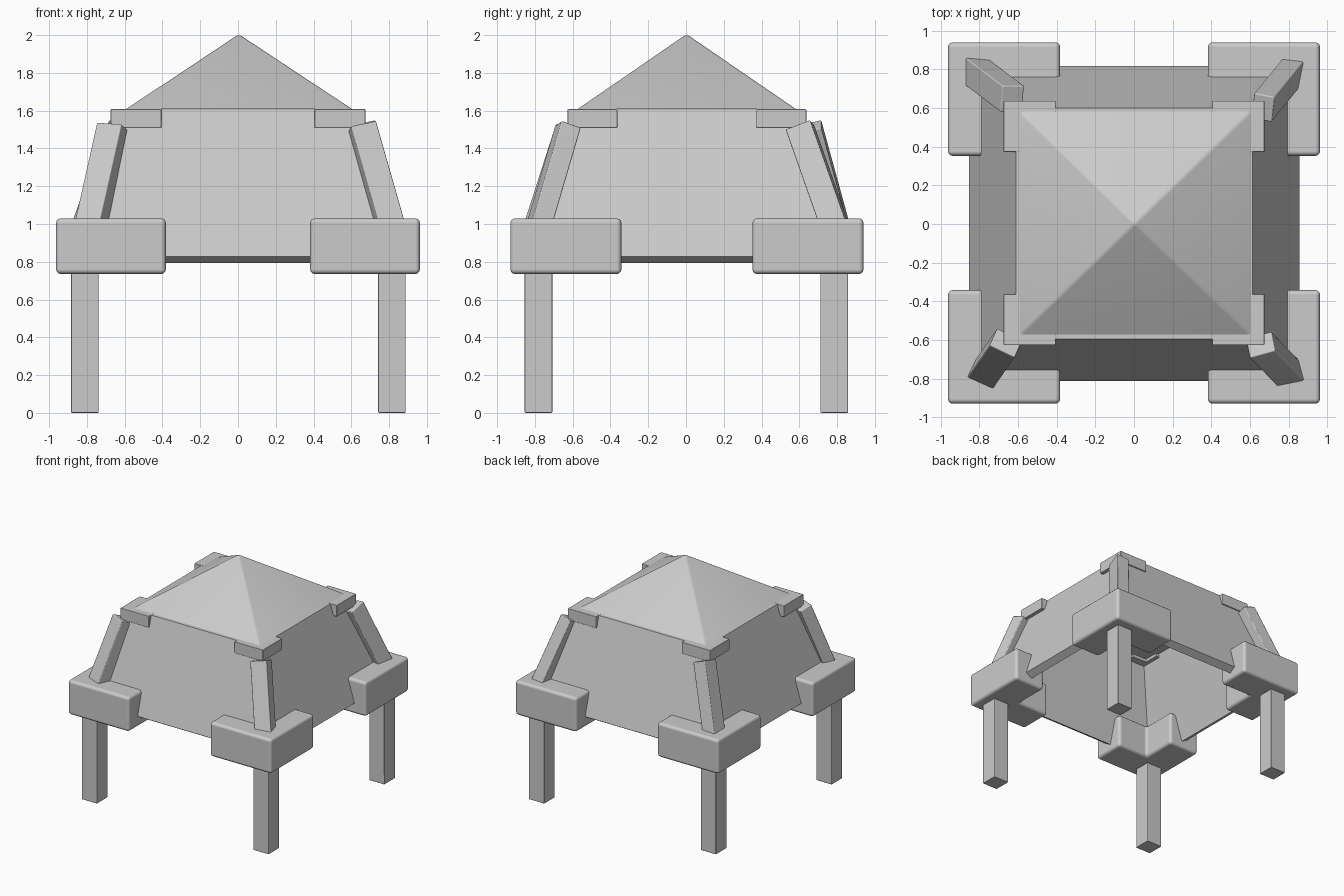
import bpy, bmesh
from math import radians
from mathutils import Vector

if "Cube" in bpy.data.objects:
    bpy.data.objects.remove(bpy.data.objects["Cube"])

CORNERS = {"front_left": (-1, -1), "front_right": (1, -1),
           "back_right": (1, 1), "back_left": (-1, 1)}


def finish(name, bm, bevel=0.0, segments=2, angle=30, smooth=True):
    bmesh.ops.recalc_face_normals(bm, faces=bm.faces)
    mesh = bpy.data.meshes.new(name)
    bm.to_mesh(mesh)
    bm.free()
    ob = bpy.data.objects.new(name, mesh)
    bpy.context.collection.objects.link(ob)
    if bevel:
        m = ob.modifiers.new("Bevel", 'BEVEL')
        m.width, m.segments = bevel, segments
        m.limit_method = 'ANGLE'
        m.harden_normals = True
    if smooth:
        bpy.ops.object.select_all(action='DESELECT')
        ob.select_set(True)
        bpy.context.view_layer.objects.active = ob
        bpy.ops.object.shade_smooth_by_angle(angle=radians(angle))
    return ob


def prism(points, z0, z1):
    # Extrude a flat outline from z0 to z1
    bm = bmesh.new()
    face = bm.faces.new([bm.verts.new((x, y, z0)) for x, y in points])
    top = bmesh.ops.extrude_face_region(bm, geom=[face])["geom"]
    bmesh.ops.translate(bm, vec=(0, 0, z1 - z0),
                        verts=[g for g in top if isinstance(g, bmesh.types.BMVert)])
    # extrusion drops the source face, so close the base again
    bmesh.ops.holes_fill(bm, edges=[e for e in bm.edges if e.is_boundary], sides=0)
    return bm


def l_outline(sx, sy, outer, inner, thick):
    (ox, oy), (ix, iy), (tx, ty) = outer, inner, thick
    pts = [(ox, oy), (ix, oy), (ix, oy - ty), (ox - tx, oy - ty), (ox - tx, iy), (ox, iy)]
    return [(sx * x, sy * y + 0.005) for x, y in pts]


def beam(name, base, top, width_dir, w, d):
    # Leaning box with its own twist about the axis
    base, top = Vector(base), Vector(top)
    axis = (top - base).normalized()
    u = Vector(width_dir)
    u = (u - axis * u.dot(axis)).normalized() * w / 2
    v = axis.cross(u).normalized() * d / 2
    bm = bmesh.new()
    rings = [[bm.verts.new(c + u * a + v * b) for a, b in
              ((-1, -1), (1, -1), (1, 1), (-1, 1))] for c in (base, top)]
    for r in rings:
        bm.faces.new(r)
    for i in range(4):
        j = (i + 1) % 4
        bm.faces.new((rings[0][i], rings[0][j], rings[1][j], rings[1][i]))
    finish(name, bm, 0.007)


# Legs and corner brackets
for corner, (sx, sy) in CORNERS.items():
    leg = [(sx * 0.813 + 0.002 + a * 0.073, sy * 0.783 + 0.002 + b * 0.073)
           for a, b in ((-1, -1), (1, -1), (1, 1), (-1, 1))]
    finish(corner + "_leg", prism(leg, 0, 0.85), 0.006)
    finish(corner + "_lower_bracket", prism(
        l_outline(sx, sy, (0.963, 0.935), (0.382, 0.347), (0.29, 0.29)), 0.735, 1.03), 0.025, 3)
    finish(corner + "_upper_bracket", prism(
        l_outline(sx, sy, (0.675, 0.632), (0.405, 0.368), (0.135, 0.135)), 1.51, 1.608), 0.005)

# Leaning corner beams, each twisted differently
beam("front_left_beam", (-0.782, -0.787, 0.98), (-0.662, -0.615, 1.515), (1, -0.45, 0), 0.145, 0.105)
beam("front_right_beam", (0.808, -0.782, 0.98), (0.655, -0.625, 1.515), (1, 0.2, 0), 0.14, 0.11)
beam("back_right_beam", (0.82, 0.79, 0.98), (0.667, 0.602, 1.515), (0.2, 1, 0), 0.14, 0.11)
beam("back_left_beam", (-0.825, 0.795, 0.98), (-0.63, 0.648, 1.515), (0, 1, 0), 0.14, 0.12)

# Hollow tapered walls, closed on top and open below
bm = bmesh.new()
bmesh.ops.create_cube(bm, size=2)
for v in bm.verts:
    up = v.co.z > 0
    v.co.x = v.co.x * (0.612 if up else 0.855) + 0.002
    v.co.y = v.co.y * (0.598 if up else 0.815) + 0.003
    v.co.z = 1.606 if up else 0.828
bm.normal_update()
bmesh.ops.delete(bm, geom=[f for f in bm.faces if f.normal.z < -0.9], context='FACES_ONLY')
walls = finish("tapered_walls", bm, smooth=False)
sol = walls.modifiers.new("Solidify", 'SOLIDIFY')
sol.thickness, sol.offset = 0.065, -1
sol.use_even_offset = True

# Pyramid roof with softened ridges
bm = bmesh.new()
base = [bm.verts.new((x * 0.597 + 0.006, y * 0.577 + 0.004, 1.609))
        for x, y in ((-1, -1), (1, -1), (1, 1), (-1, 1))]
apex = bm.verts.new((0.004, 0.003, 2.005))
bm.faces.new(base)
for i in range(4):
    bm.faces.new((base[i], base[(i + 1) % 4], apex))
bmesh.ops.recalc_face_normals(bm, faces=bm.faces)
bmesh.ops.bevel(bm, geom=list(apex.link_edges), offset=0.012, segments=3,
                profile=0.5, affect='EDGES')
finish("pyramid_roof", bm, angle=40)
